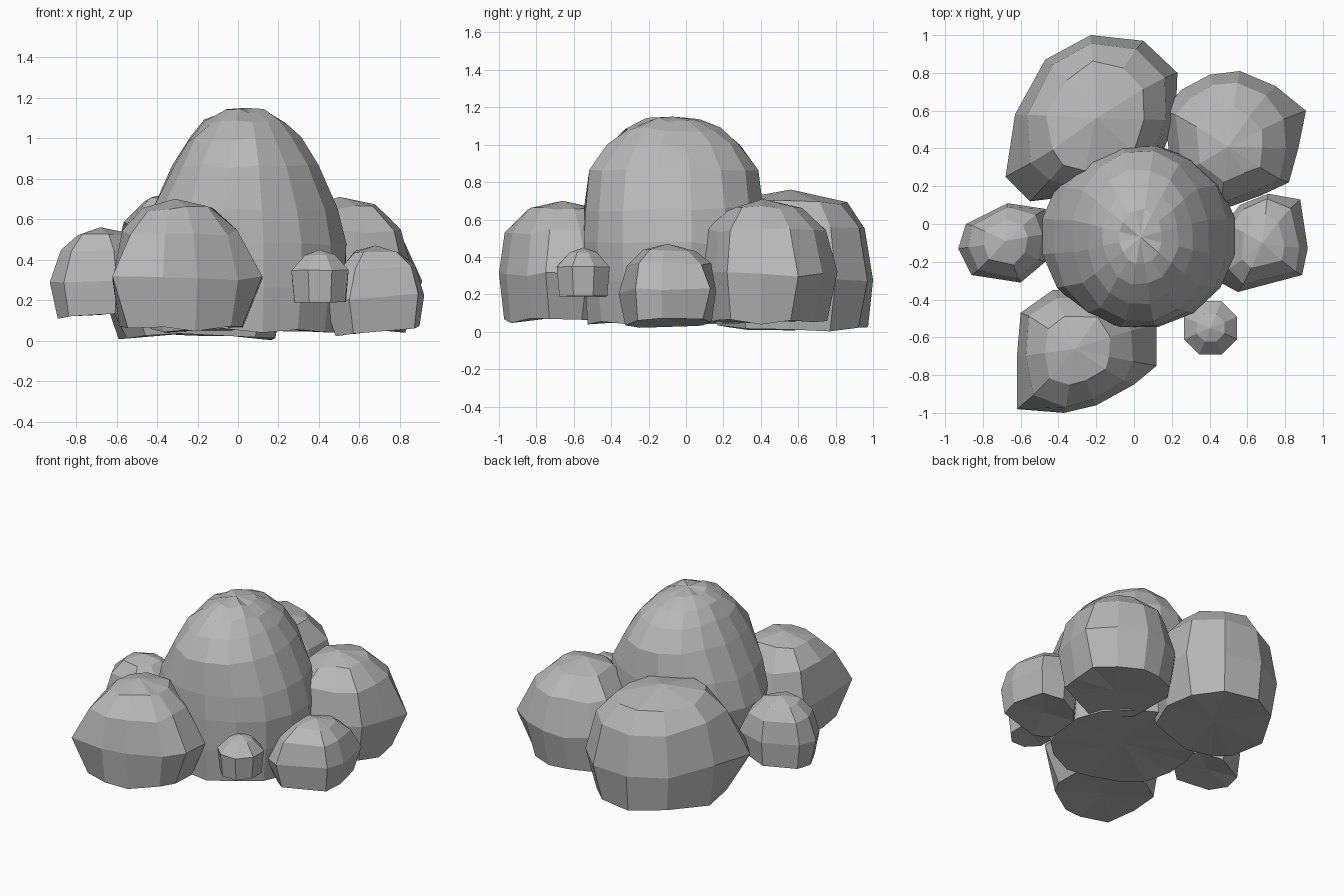
import bpy
import bmesh
import math
import random

random.seed(4)

default_cube = bpy.data.objects.get("Cube")
if default_cube:
    bpy.data.objects.remove(default_cube, do_unlink=True)

stone = bpy.data.materials.new("grey stone")
stone.use_nodes = True
stone_colour = (0.48, 0.48, 0.48, 1)
stone.diffuse_color = stone_colour
stone.node_tree.nodes["Principled BSDF"].inputs["Base Color"].default_value = stone_colour

# Ring profiles: height fraction, x scale, y scale
BOULDER = [(0, .9, .92), (.39, 1, 1), (.74, .83, .89), (.92, .5, .56)]
SHOULDERED = [(0, .9, .93), (.36, 1, 1), (.74, .87, .92), (.91, .6, .67)]
PEBBLE = [(0, .9, .9), (.6, 1, 1), (.9, .52, .52)]
DOME = [(0, .93, .95), (.2, .99, .99), (.38, 1, 1), (.55, .93, .99),
        (.74, .72, .93), (.86, .55, .73), (.94, .4, .52), (.985, .22, .3)]


def oval(cx, cy, rx, ry, sides):
    """Evenly spaced outline around an ellipse."""
    angles = [math.tau * (i + .5) / sides for i in range(sides)]
    return [(cx + rx * math.cos(a), cy + ry * math.sin(a)) for a in angles]


def rock(name, outline, apex, bottom, profile, rough, tilt=0):
    """Stack scaled outlines under an apex; far corners stick out only at the widest ring."""
    bm = bmesh.new()
    ax, ay, top = apex
    height = top - bottom
    mean = sum(math.dist(p, (ax, ay)) for p in outline) / len(outline)
    rings = []
    for fraction, sx, sy in profile:
        ring = []
        for x, y in outline:
            widest = max(sx, sy) == 1
            chip = 0 if widest else random.uniform(-rough, rough)
            pull = 1 if widest else min(1, mean / math.dist((x, y), (ax, ay)))
            lift = random.uniform(-rough, rough) * height
            lift += tilt * (x - ax) * (1 - fraction)
            ring.append(bm.verts.new((ax + (x - ax) * (sx + chip) * pull,
                                      ay + (y - ay) * (sy + chip) * pull,
                                      bottom + height * fraction + lift)))
        rings.append(ring)
    tip = bm.verts.new(apex)
    base = bm.verts.new((ax, ay, bottom + .02))
    count = len(outline)
    for i in range(count):
        j = (i + 1) % count
        for low, high in zip(rings, rings[1:]):
            bm.faces.new((low[i], low[j], high[j], high[i]))
        bm.faces.new((rings[-1][i], rings[-1][j], tip))
        bm.faces.new((rings[0][j], rings[0][i], base))
    bmesh.ops.recalc_face_normals(bm, faces=bm.faces)
    mesh = bpy.data.meshes.new(name)
    bm.to_mesh(mesh)
    bm.free()
    mesh.materials.append(stone)
    obj = bpy.data.objects.new(name, mesh)
    bpy.context.collection.objects.link(obj)


# Tall central boulder
rock("central_boulder", oval(.025, -.065, .52, .49, 16),
     (.035, -.07, 1.15), .05, DOME, .012)

# Large boulder at the front
rock("front_boulder",
     [(-.62, -.98), (-.37, -1), (-.2, -.96), (0, -.85), (.12, -.75), (.12, -.53),
      (-.05, -.33), (-.43, -.35), (-.6, -.47), (-.62, -.7)],
     (-.31, -.66, .7), .06, BOULDER, .025)

# Two large boulders at the back
rock("back_right_boulder",
     [(-.68, .25), (-.55, .12), (-.3, .15), (.12, .3), (.22, .55), (.23, .8),
      (.05, .97), (-.23, 1), (-.47, .87), (-.63, .58)],
     (-.2, .56, .76), .02, SHOULDERED, .025)
rock("back_left_boulder",
     [(.16, .6), (.2, .25), (.45, .07), (.67, .15), (.82, .22), (.87, .4),
      (.91, .6), (.75, .73), (.56, .81), (.4, .79), (.25, .71)],
     (.5, .41, .71), .05, BOULDER, .025)

# Medium rocks at the sides, with slightly slanting undersides
rock("right_side_rock",
     [(-.93, -.13), (-.86, -.27), (-.6, -.31), (-.47, -.2), (-.44, -.05),
      (-.47, .08), (-.67, .11), (-.89, 0)],
     (-.68, -.09, .56), .13, BOULDER, .02, .08)
rock("left_side_rock",
     [(.92, -.13), (.89, -.27), (.55, -.36), (.42, -.29), (.48, 0),
      (.56, .1), (.71, .16), (.88, .13)],
     (.68, -.1, .47), .05, BOULDER, .02, .08)

# Small stone at the front
rock("small_stone", oval(.405, -.55, .153, .153, 8),
     (.405, -.55, .45), .19, PEBBLE, .015)
